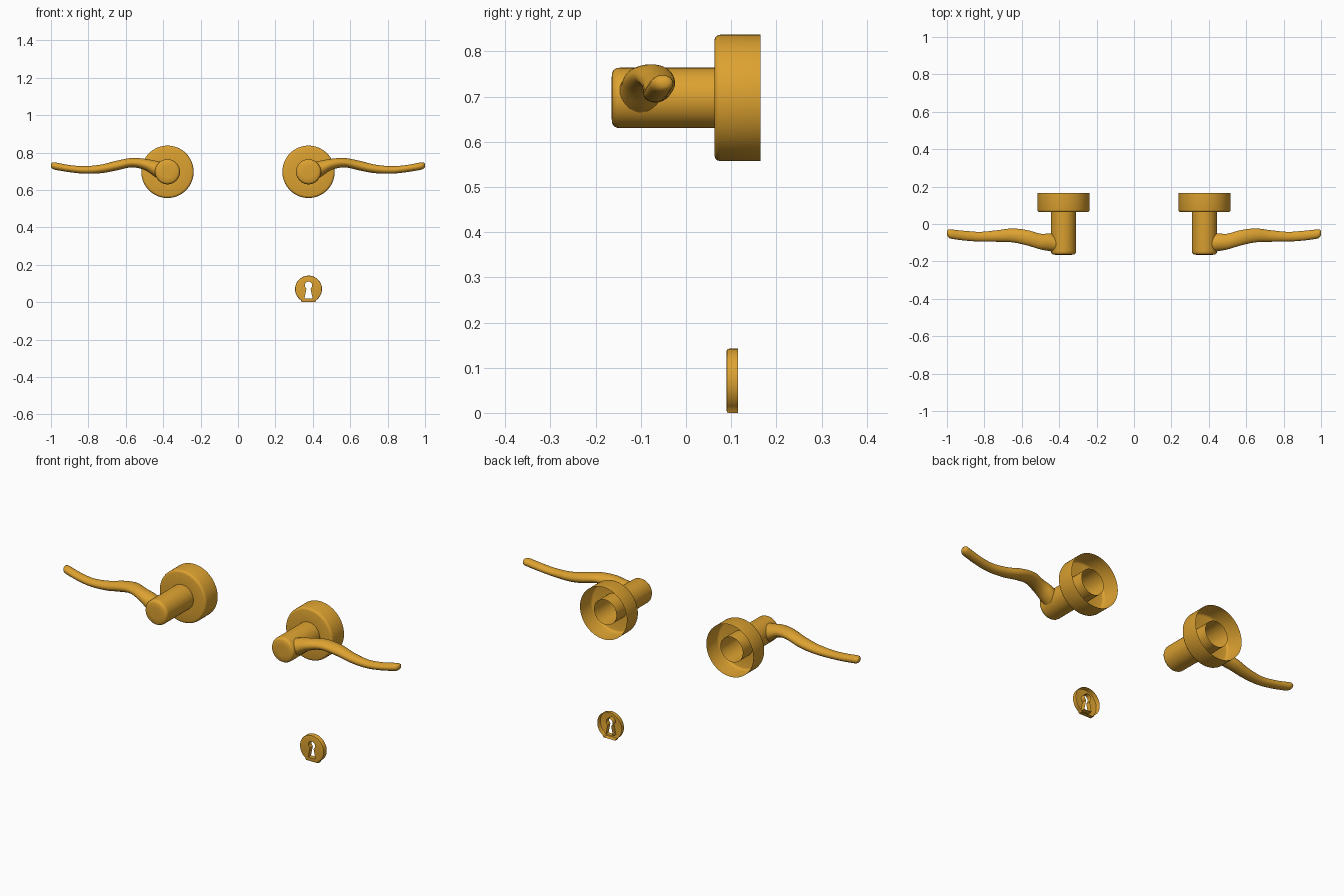
import bpy, bmesh, math
from mathutils import Vector

if "Cube" in bpy.data.objects:
    bpy.data.objects.remove(bpy.data.objects["Cube"])

brass = bpy.data.materials.new("brass")
brass.diffuse_color = (0.72, 0.36, 0.03, 1)
brass.use_nodes = True
brass.node_tree.nodes["Principled BSDF"].inputs["Base Color"].default_value = brass.diffuse_color
CX, CZ = 0.377, 0.697


def finish(name, bm, angle=40):
    bmesh.ops.remove_doubles(bm, verts=bm.verts, dist=1e-5)
    bmesh.ops.recalc_face_normals(bm, faces=bm.faces)
    me = bpy.data.meshes.new(name)
    bm.to_mesh(me)
    bm.free()
    me.materials.append(brass)
    ob = bpy.data.objects.new(name, me)
    bpy.context.collection.objects.link(ob)
    bpy.ops.object.select_all(action='DESELECT')
    ob.select_set(True)
    bpy.context.view_layer.objects.active = ob
    bpy.ops.object.shade_smooth_by_angle(angle=math.radians(angle))
    return ob


def loft(bm, rings):
    """Skin closed rings of equal size; returns the rings of verts."""
    vs = [[bm.verts.new(p) for p in r] for r in rings]
    for a, b in zip(vs, vs[1:]):
        n = len(a)
        for i in range(n):
            bm.faces.new((a[i], a[(i + 1) % n], b[(i + 1) % n], b[i]))
    return vs


def lathe(name, profile, sx, cap=False, n=64):
    """Revolve (radius, y) points about the spindle axis."""
    bm = bmesh.new()
    ang = [2 * math.pi * i / n for i in range(n)]
    vs = loft(bm, [[(sx * CX + r * math.cos(a), y, CZ + r * math.sin(a)) for a in ang]
                   for r, y in profile])
    if cap:
        bm.faces.new(vs[-1])
    return finish(name, bm)


def spline(keys, steps):
    """Catmull-Rom interpolation of lever stations."""
    out = []
    for i in range(len(keys) - 1):
        p = [keys[max(0, min(len(keys) - 1, i + k))] for k in (-1, 0, 1, 2)]
        for s in range(steps):
            t = s / steps
            out.append([0.5 * (2 * b + (c - a) * t + (2 * a - 5 * b + 4 * c - d) * t * t
                               + (3 * b - a - 3 * c + d) * t ** 3) for a, b, c, d in zip(*p)])
    return out + [keys[-1]]


# Lever stations: x, y, half depth, z, half height
STATIONS = [
    (0.37, -0.108, 0.044, 0.694, 0.052), (0.41, -0.106, 0.047, 0.700, 0.050),
    (0.45, -0.098, 0.047, 0.716, 0.042), (0.50, -0.094, 0.042, 0.737, 0.030),
    (0.57, -0.074, 0.041, 0.746, 0.025), (0.65, -0.061, 0.037, 0.730, 0.026),
    (0.73, -0.064, 0.031, 0.713, 0.023), (0.82, -0.068, 0.026, 0.707, 0.020),
    (0.90, -0.063, 0.026, 0.714, 0.019), (0.97, -0.055, 0.025, 0.726, 0.020),
]
TIP = [(0.986, -0.052, 0.024, 0.729, 0.019), (0.995, -0.049, 0.019, 0.730, 0.015),
       (1.0, -0.048, 0.010, 0.730, 0.008)]

for side, sx in (("left", -1), ("right", 1)):
    # Hollow rose cup, open at the back
    lathe(side + "_rose", [(0.067, 0.063), (0.128, 0.063), (0.134, 0.065),
                           (0.138, 0.069), (0.140, 0.076), (0.140, 0.165)], sx)
    # Hollow neck with softly rounded front end
    lathe(side + "_neck", [(0.067, 0.15), (0.067, -0.145), (0.066, -0.153),
                           (0.062, -0.160), (0.055, -0.164), (0.03, -0.165)], sx, True)
    # Wavy tapering lever
    bm = bmesh.new()
    n = 32
    rings = []
    for x, y, ry, z, rz in spline(STATIONS, 5) + TIP:
        rings.append([(sx * x, y + ry * math.cos(2 * math.pi * i / n),
                       z + rz * math.sin(2 * math.pi * i / n)) for i in range(n)])
    vs = loft(bm, rings)
    bm.faces.new(vs[0])
    bm.faces.new(vs[-1])
    finish(side + "_lever", bm, 60)

# Escutcheon outline: circle with a flat foot
KZ, R = 0.070, 0.072
outer = [(0.035, 0.0)]
for i in range(49):
    a = math.radians(-56 + 292 * i / 48)
    outer.append((R * math.cos(a), KZ + R * math.sin(a)))
outer.append((-0.035, 0.0))

# Keyhole outline: round top over a flared slot
hole = [(0.022, 0.02), (0.011, 0.072)]
for i in range(21):
    a = math.radians(-50 + 280 * i / 20)
    hole.append((0.020 * math.cos(a), 0.090 + 0.020 * math.sin(a)))
hole += [(-0.011, 0.072), (-0.022, 0.02)]


def ring(pts, y, k=1.0):
    return [(CX + x * k, y, KZ + (z - KZ) * k) for x, z in pts]


# Escutcheon shell: rim, pierced front face, keyhole walls, open back
bm = bmesh.new()
rim = loft(bm, [ring(outer, 0.115), ring(outer, 0.095), ring(outer, 0.091, 0.98),
                ring(outer, 0.090, 0.94)])[-1]
slot = loft(bm, [ring(hole, 0.115), ring(hole, 0.090)])[-1]
edges = [bm.edges.get((l[i], l[i - 1])) for l in (rim, slot) for i in range(len(l))]
bmesh.ops.triangle_fill(bm, use_beauty=True, use_dissolve=False, edges=edges,
                        normal=Vector((0, -1, 0)))
finish("keyhole_escutcheon", bm, 35)
